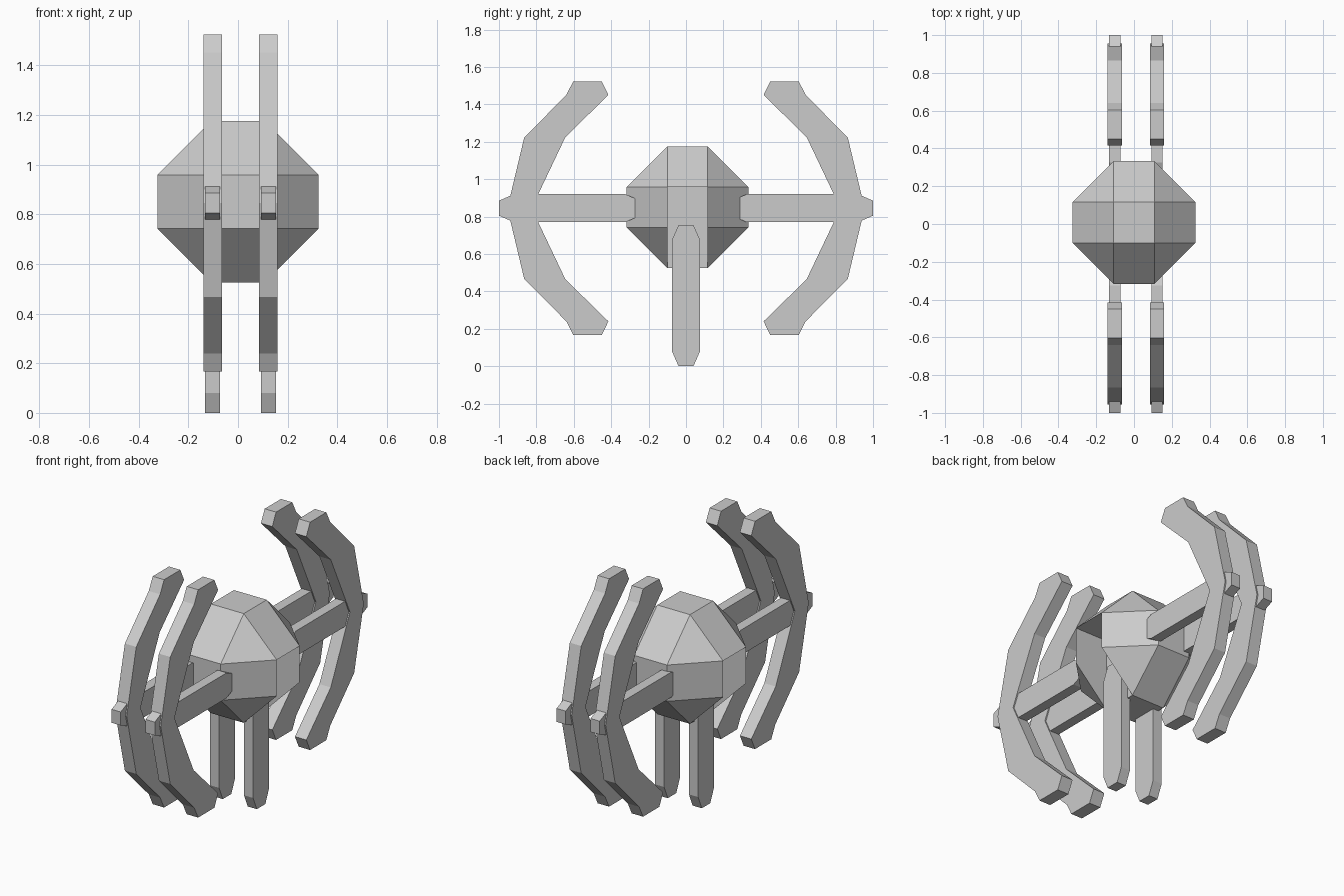
import bpy, bmesh
from mathutils import Vector

cube = bpy.data.objects.get("Cube")
if cube:
    bpy.data.objects.remove(cube)

grey = bpy.data.materials.new("plain_grey")
grey.use_nodes = True
colour = (0.6, 0.6, 0.6, 1)
grey.diffuse_color = colour
grey.node_tree.nodes["Principled BSDF"].inputs["Base Color"].default_value = colour

MID = 0.85            # height of the core centre
INNER, OUTER = 0.108, 0.325
CORE_Y = 0.008


def finish(name, bm):
    bmesh.ops.recalc_face_normals(bm, faces=bm.faces)
    mesh = bpy.data.meshes.new(name)
    bm.to_mesh(mesh)
    bm.free()
    mesh.materials.append(grey)
    obj = bpy.data.objects.new(name, mesh)
    bpy.context.collection.objects.link(obj)
    return obj


def plate(name, outline, x, width):
    """Extrude a (y, z) outline along x, centred on x."""
    bm = bmesh.new()
    face = bm.faces.new([bm.verts.new((x - width / 2, y, z)) for y, z in outline])
    ext = bmesh.ops.extrude_face_region(bm, geom=[face])
    verts = [v for v in ext["geom"] if isinstance(v, bmesh.types.BMVert)]
    bmesh.ops.translate(bm, verts=verts, vec=(width, 0, 0))
    return finish(name, bm)


# Faceted core: 26-sided solid, with an open slot for the leg on each side
bm = bmesh.new()
signs = (-1, 1)
for axis in range(3):
    for sx in signs:
        for sy in signs:
            for sz in signs:
                p = Vector((sx, sy, sz)) * INNER
                p[axis] *= OUTER / INNER
                bm.verts.new(p + Vector((0, CORE_Y, MID)))
bmesh.ops.convex_hull(bm, input=bm.verts)
bmesh.ops.dissolve_limit(bm, angle_limit=0.02, verts=bm.verts, edges=bm.edges)


def corner(x, y, z):
    target = Vector((x, y + CORE_Y, z + MID))
    for v in bm.verts:
        if (v.co - target).length < 1e-4:
            return v
    return bm.verts.new(target)


for s in signs:
    # remove the side square and the slope below it
    doomed = []
    for f in bm.faces:
        c = f.calc_center_median() - Vector((0, CORE_Y, MID))
        if c.x * s > 0.2 and abs(c.y) < 0.01 and c.z < 0.05:
            doomed.append(f)
    bmesh.ops.delete(bm, geom=doomed, context='FACES')
    # ceiling, back wall and two cheeks of the slot
    a, b = s * INNER, s * OUTER
    bm.faces.new([corner(a, -INNER, INNER), corner(b, -INNER, INNER),
                  corner(b, INNER, INNER), corner(a, INNER, INNER)])
    bm.faces.new([corner(a, -INNER, INNER), corner(a, INNER, INNER),
                  corner(a, INNER, -OUTER), corner(a, -INNER, -OUTER)])
    for y in (-INNER, INNER):
        bm.faces.new([corner(a, y, INNER), corner(b, y, INNER),
                      corner(b, y, -INNER), corner(a, y, -OUTER)])
finish("core", bm)

# Bar with chamfered ends, drawn as (along, across)
LENGTH, HALF, TIP, CHAMFER = 0.755, 0.075, 0.04, 0.08
bar = [(0, -TIP), (CHAMFER, -HALF), (LENGTH - CHAMFER, -HALF), (LENGTH, -TIP),
       (LENGTH, TIP), (LENGTH - CHAMFER, HALF), (CHAMFER, HALF), (0, TIP)]

# Upper half of a claw, from the inner waist round to the outer waist
half_claw = [(0.79, 0.075), (0.645, 0.38), (0.415, 0.605), (0.45, 0.678),
             (0.603, 0.678), (0.64, 0.605), (0.865, 0.378)]
ARM_Z = 0.845
claw = ([(0.825, 0)] + half_claw + [(0.955, 0)]
        + [(y, -z) for y, z in reversed(half_claw)])

# Legs, rods and claws on both sides
for side, x in (("right", -0.102), ("left", 0.122)):
    plate(side + "_leg", [(w, l) for l, w in bar], x, 0.06)
    for end, d in (("front", -1), ("back", 1)):
        plate(f"{side}_{end}_rod", [(d * (1 - l), ARM_Z + w) for l, w in bar], x, 0.06)
        plate(f"{side}_{end}_claw", [(d * y, ARM_Z + z) for y, z in claw], x, 0.075)
